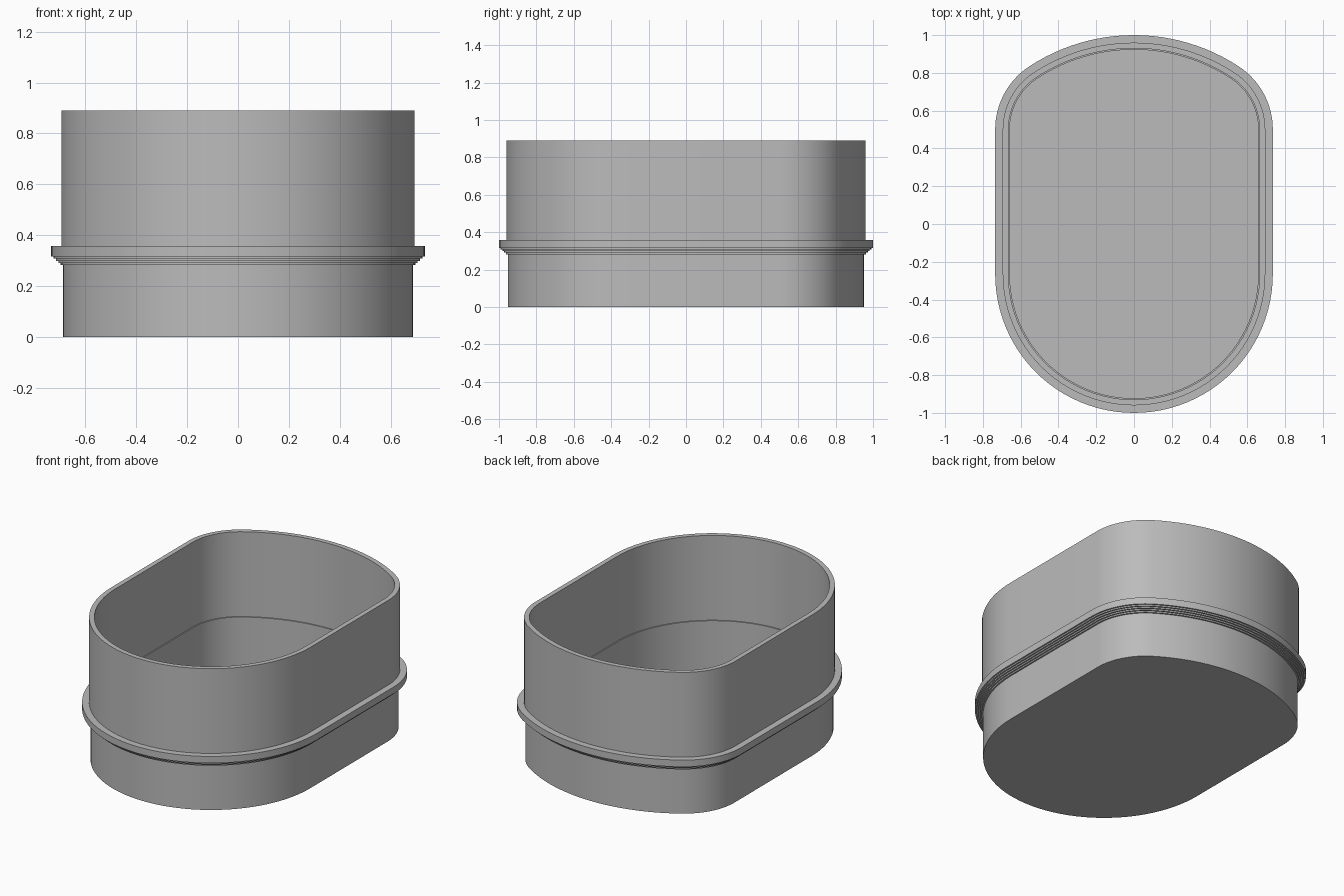
import bpy, bmesh
from math import sin, cos, pi, atan2

if "Cube" in bpy.data.objects:
    bpy.data.objects.remove(bpy.data.objects["Cube"], do_unlink=True)

HALF = 0.735          # half width over the flange
CORNER = 0.40         # radius of the back corners
SIDE_END = 0.50       # where the straight sides meet the back corners
# Back arc radius that stays tangent to the corner arcs and reaches y = 1
CX = HALF - CORNER
RISE = 1 - SIDE_END
BACK = (CX**2 + RISE**2 - CORNER**2) / (2 * (RISE - CORNER))


def arc(cx, cy, r, a0, a1, n):
    return [(cx + r * cos(a0 + (a1 - a0) * i / n), cy + r * sin(a0 + (a1 - a0) * i / n))
            for i in range(n + 1)]


def outline(inset):
    """Closed plan outline, moved inwards by the inset."""
    tangent = atan2(SIDE_END - (1 - BACK), CX)
    right = arc(CX, SIDE_END, CORNER - inset, 0, tangent, 16)
    back = arc(0, 1 - BACK, BACK - inset, tangent, pi - tangent, 24)
    left = arc(-CX, SIDE_END, CORNER - inset, pi - tangent, pi, 16)
    front = arc(0, HALF - 1, HALF - inset, pi, 2 * pi, 48)
    return right + back[1:-1] + left + front


# Wall section: outside from the base up, over the rim, and down inside
section = [(0.047, 0)]
STEPS = 5
for i in range(STEPS):                      # stepped underside of the flange
    z = 0.282 + 0.0085 * i
    section += [(0.047 * (1 - i / STEPS), z), (0.047 * (1 - (i + 1) / STEPS), z)]
section += [(0, 0.358), (0.04, 0.358), (0.04, 0.89), (0.07, 0.89),
            (0.07, 0.358), (0.077, 0.358), (0.077, 0.03)]

bm = bmesh.new()
rings = [[bm.verts.new((x, y, z)) for x, y in outline(d)] for d, z in section]
for low, high in zip(rings, rings[1:]):
    for i in range(len(low)):
        j = (i + 1) % len(low)
        bm.faces.new((low[i], low[j], high[j], high[i]))
bm.faces.new(rings[0][::-1])                # underside
bm.faces.new(rings[-1])                     # inner floor
bmesh.ops.recalc_face_normals(bm, faces=bm.faces)

mesh = bpy.data.meshes.new("container_body")
bm.to_mesh(mesh)
bm.free()
body = bpy.data.objects.new("container_body", mesh)
bpy.context.collection.objects.link(body)

# Plain grey plastic
grey = bpy.data.materials.new("plain_grey")
grey.use_nodes = True
grey.diffuse_color = (0.5, 0.5, 0.5, 1)
grey.node_tree.nodes["Principled BSDF"].inputs["Base Color"].default_value = (0.5, 0.5, 0.5, 1)
mesh.materials.append(grey)

bpy.context.view_layer.objects.active = body
body.select_set(True)
bpy.ops.object.shade_smooth_by_angle(angle=pi / 6)
